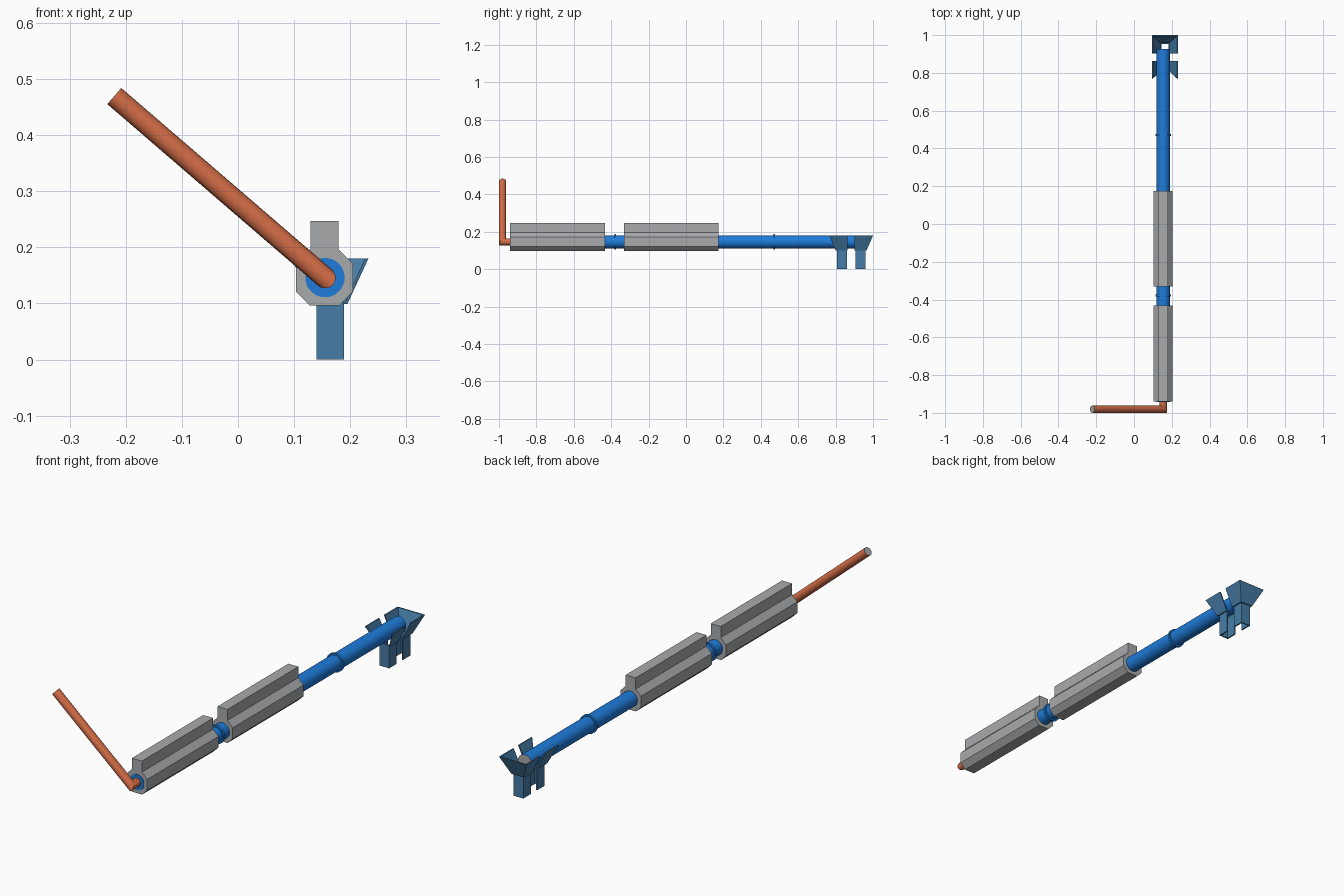
import bpy, bmesh, math
from mathutils import Vector

if "Cube" in bpy.data.objects:
    bpy.data.objects.remove(bpy.data.objects["Cube"])


def material(name, rgb):
    m = bpy.data.materials.new(name)
    m.diffuse_color = (*rgb, 1)
    m.use_nodes = True
    m.node_tree.nodes["Principled BSDF"].inputs["Base Color"].default_value = m.diffuse_color
    return m


BLUE = material("pipe blue", (0.013, 0.20, 0.70))
STEEL = material("steel blue", (0.062, 0.205, 0.385))
GREY = material("mid grey", (0.39, 0.40, 0.41))
ORANGE = material("copper orange", (0.645, 0.15, 0.062))

PX, PZ = 0.155, 0.146   # pipe axis
BX = 0.164              # bracket centre


def loft(name, rings, mats, smooth=False, end_mats=(0, 0)):
    """Join rings of points into a closed solid with end caps."""
    bm = bmesh.new()
    vs = [[bm.verts.new(p) for p in r] for r in rings]
    n = len(vs[0])
    for a, b in zip(vs, vs[1:]):
        for i in range(n):
            j = (i + 1) % n
            bm.faces.new((a[i], a[j], b[j], b[i]))
    bm.faces.new(vs[0][::-1]).material_index = end_mats[0]
    bm.faces.new(vs[-1]).material_index = end_mats[1]
    bmesh.ops.recalc_face_normals(bm, faces=bm.faces)
    me = bpy.data.meshes.new(name)
    bm.to_mesh(me)
    bm.free()
    for m in mats:
        me.materials.append(m)
    ob = bpy.data.objects.new(name, me)
    bpy.context.collection.objects.link(ob)
    if smooth:
        bpy.ops.object.select_all(action='DESELECT')
        ob.select_set(True)
        bpy.context.view_layer.objects.active = ob
        bpy.ops.object.shade_smooth_by_angle(angle=math.radians(35))
    return ob


def circle(y, r, n=32):
    return [(PX + r * math.cos(2 * math.pi * i / n), y,
             PZ + r * math.sin(2 * math.pi * i / n)) for i in range(n)]


# Long pipe, grey cut face at the back end
loft("main_pipe", [circle(-0.942, 0.035), circle(0.926, 0.035)],
     [BLUE, GREY], True, (0, 1))

# Thin joint rings
for i, y in enumerate((-0.378, 0.472)):
    loft(f"joint_ring_{i + 1}",
         [circle(y - 0.005, 0.042), circle(y + 0.005, 0.042)], [BLUE], True)

# Grey sleeves: octagonal body with a raised spine
half = [(0.026, 0.096), (0.051, 0.121), (0.051, 0.171), (0.025, 0.197), (0.025, 0.247)]
section = half + [(-x, z) for x, z in reversed(half)]
for i, (y0, y1) in enumerate(((-0.94, -0.432), (-0.331, 0.174))):
    loft(f"sleeve_{i + 1}",
         [[(PX - 0.001 + x, y, z) for x, z in section] for y in (y0, y1)], [GREY])

# Bent crank handle with a mitred corner
r, n = 0.019, 32
corner = Vector((PX, -0.981, PZ))
tip = Vector((-0.2205, -0.981, 0.4695))
d1 = Vector((0, -1, 0))
u = (tip - corner).normalized()
w = u.cross(d1)
rings = [[], [], []]
for i in range(n):
    c = r * math.cos(2 * math.pi * i / n)
    s = r * math.sin(2 * math.pi * i / n)
    rings[0].append(corner - d1 * 0.10 + w * c + u * s)
    rings[1].append(corner + w * c + u * s - d1 * s)
    rings[2].append(tip + w * c - d1 * s)
loft("crank_handle", rings, [ORANGE, GREY], True, (0, 1))


# Pipe supports: split post, each half an open channel with flared walls
T = 0.006


def channel(hx, d, start=0.0):
    """U outline: x across, s = distance outwards from the open side."""
    return [(-hx, start), (-hx, d), (hx, d), (hx, start),
            (hx - T, start), (hx - T, d - T), (-hx + T, d - T), (-hx + T, start)]


def place(outline, gap, out, z):
    return [(BX + x, gap + out * s, z) for x, s in outline]


Z1, Z2 = 0.099, 0.18
low, high = channel(0.031, 0.063), channel(0.0685, 0.098)
for label, gap, out in (("front", 0.864, -1), ("rear", 0.902, 1)):
    leg = channel(0.0245, 0.057, 0.004)
    loft(f"{label}_support_leg",
         [place(leg, gap, out, 0), place(leg, gap, out, Z1 + 0.004)], [STEEL])
    if label == "rear":
        # rear half keeps its end wall
        loft("rear_support_cradle",
             [place(low, gap, out, Z1), place(high, gap, out, Z2)], [STEEL])
    else:
        # front half is open so the pipe can pass
        for side, idx in (("left", (0, 1, 6, 7)), ("right", (3, 2, 5, 4))):
            loft(f"front_support_{side}_wing",
                 [place([low[k] for k in idx], gap, out, Z1),
                  place([high[k] for k in idx], gap, out, Z2)], [STEEL])
